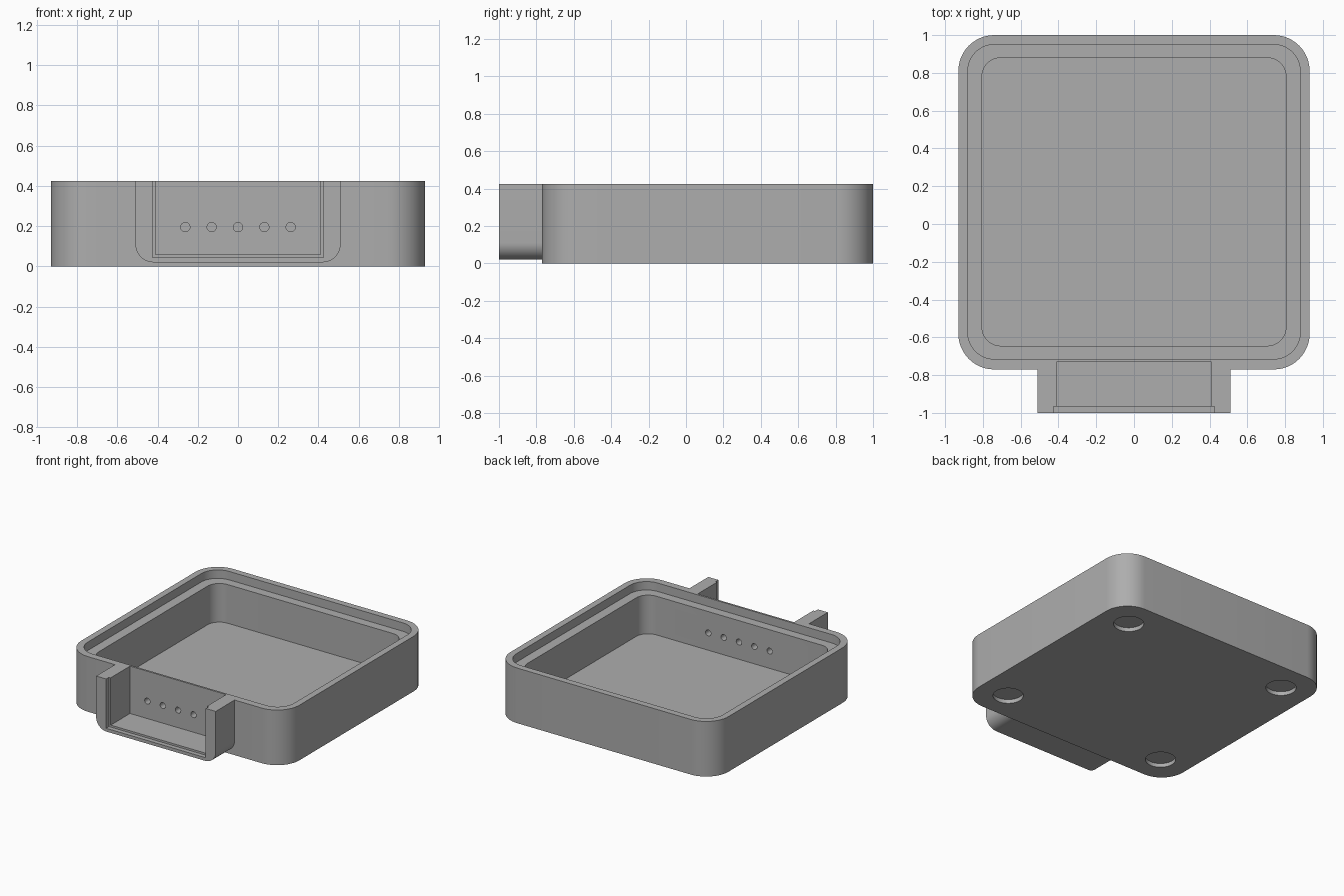
import bpy, bmesh, math
from mathutils import Matrix, Vector

if "Cube" in bpy.data.objects:
    bpy.data.objects.remove(bpy.data.objects["Cube"])

TOP = 0.425
grey = bpy.data.materials.new("grey plastic")
grey.diffuse_color = (0.42, 0.42, 0.42, 1)
grey.use_nodes = True
grey.node_tree.nodes["Principled BSDF"].inputs["Base Color"].default_value = grey.diffuse_color


def prism(name, outline, start, end, axis="Z"):
    """Extrude a 2D outline along Z, or along Y with the outline in XZ."""
    bm = bmesh.new()
    place = (lambda a, b: (a, b, start)) if axis == "Z" else (lambda a, b: (a, start, b))
    face = bm.faces.new([bm.verts.new(place(a, b)) for a, b in outline])
    ext = bmesh.ops.extrude_face_region(bm, geom=[face])
    step = Vector((0, 0, end - start)) if axis == "Z" else Vector((0, end - start, 0))
    bmesh.ops.translate(bm, vec=step,
                        verts=[v for v in ext["geom"] if isinstance(v, bmesh.types.BMVert)])
    bmesh.ops.recalc_face_normals(bm, faces=bm.faces)
    mesh = bpy.data.meshes.new(name)
    bm.to_mesh(mesh)
    bm.free()
    mesh.materials.append(grey)
    ob = bpy.data.objects.new(name, mesh)
    bpy.context.collection.objects.link(ob)
    return ob


def rounded(x0, x1, y0, y1, radii, seg=12):
    """Rectangle outline; radii run lower left, lower right, upper right, upper left."""
    pts = []
    corners = [(x0, y0, 1, 1), (x1, y0, -1, 1), (x1, y1, -1, -1), (x0, y1, 1, -1)]
    for i, ((x, y, sx, sy), r) in enumerate(zip(corners, radii)):
        if r == 0:
            pts.append((x, y))
            continue
        for k in range(seg + 1):
            a = math.pi + (i + k / seg) * math.pi / 2
            pts.append((x + sx * r + r * math.cos(a), y + sy * r + r * math.sin(a)))
    return pts


def circle(cx, cy, r, n):
    return [(cx + r * math.cos(2 * math.pi * k / n), cy + r * math.sin(2 * math.pi * k / n))
            for k in range(n)]


def combine(target, other, operation):
    mod = target.modifiers.new(other.name, "BOOLEAN")
    mod.object, mod.operation, mod.solver = other, operation, "EXACT"
    bpy.context.view_layer.objects.active = target
    bpy.ops.object.modifier_apply(modifier=mod.name)
    bpy.data.objects.remove(other)


# Square case with rounded upright corners
case = prism("case", rounded(-0.93, 0.93, -0.77, 1.0, [0.19] * 4), 0, TOP)

# Connector bracket on the front
bracket = prism("bracket", rounded(-0.51, 0.51, 0.02, TOP, [0.09, 0.09, 0, 0]),
                -1.0, -0.75, "Y")
combine(case, bracket, "UNION")

# Lid ledge and main cavity
combine(case, prism("ledge", rounded(-0.88, 0.88, -0.715, 0.95, [0.14] * 4),
                    TOP - 0.065, 0.6), "DIFFERENCE")
combine(case, prism("cavity", rounded(-0.805, 0.805, -0.645, 0.88, [0.1] * 4),
                    0.062, 0.6), "DIFFERENCE")

# Bracket channel and the shallow rebate at its mouth
combine(case, prism("channel", rounded(-0.41, 0.41, 0.06, 0.6, [0] * 4),
                    -1.1, -0.73, "Y"), "DIFFERENCE")
combine(case, prism("rebate", rounded(-0.425, 0.425, 0.045, 0.65, [0] * 4),
                    -1.15, -0.965, "Y"), "DIFFERENCE")

# Row of pin holes through the front wall
for i in range(-2, 3):
    combine(case, prism("pin_hole", circle(i * 0.131, 0.195, 0.023, 24),
                        -0.74, -0.6, "Y"), "DIFFERENCE")

# Round foot recesses underneath
for x in (-0.695, 0.695):
    for y in (-0.54, 0.77):
        combine(case, prism("foot_recess", circle(x, y, 0.106, 40), -0.1, 0.03),
                "DIFFERENCE")

# Smooth the rounded corners, keep edges crisp
bpy.ops.object.select_all(action="DESELECT")
case.select_set(True)
bpy.context.view_layer.objects.active = case
bpy.ops.object.shade_smooth_by_angle(angle=math.radians(30))
